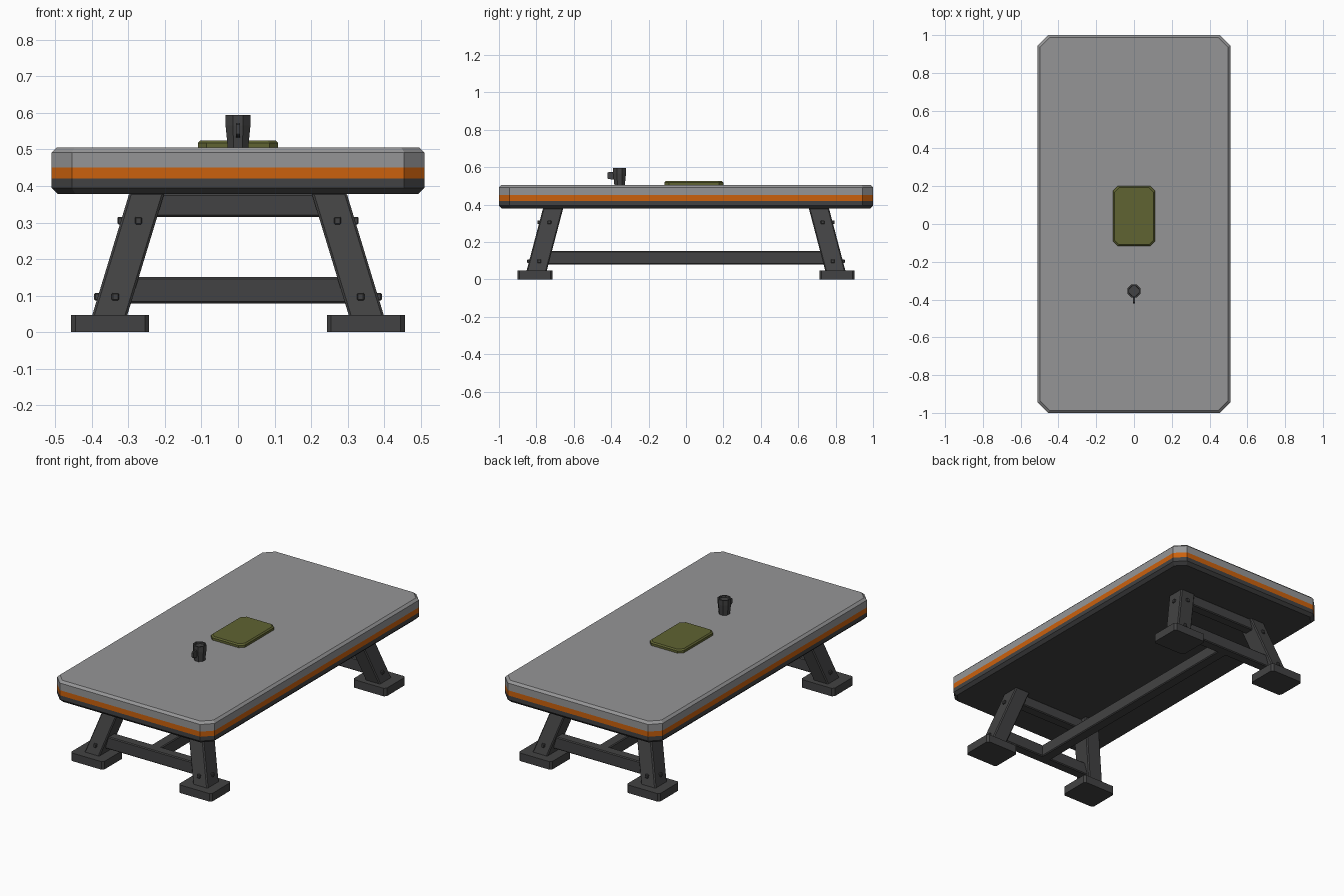
import bpy
import bmesh
from mathutils import Vector

cube = bpy.data.objects.get("Cube")
if cube:
    bpy.data.objects.remove(cube)


def material(name, rgb):
    m = bpy.data.materials.new(name)
    m.use_nodes = True
    m.diffuse_color = (*rgb, 1)
    m.node_tree.nodes["Principled BSDF"].inputs["Base Color"].default_value = (*rgb, 1)
    return m


GREY = material("light grey", (0.30, 0.30, 0.305))
ORANGE = material("orange", (0.60, 0.12, 0.004))
DARK = material("charcoal", (0.055, 0.055, 0.056))
OLIVE = material("olive", (0.115, 0.125, 0.032))


def finish(name, bm, mats, bevel=0):
    bmesh.ops.recalc_face_normals(bm, faces=bm.faces)
    mesh = bpy.data.meshes.new(name)
    bm.to_mesh(mesh)
    bm.free()
    for m in mats:
        mesh.materials.append(m)
    ob = bpy.data.objects.new(name, mesh)
    bpy.context.collection.objects.link(ob)
    if bevel:
        mod = ob.modifiers.new("Bevel", "BEVEL")
        mod.width, mod.segments = bevel, 1
    return ob


def loft(name, rings, mats, bands=None, bevel=0):
    """Skin a stack of matching rings; bands gives each strip's material."""
    bm = bmesh.new()
    loops = [[bm.verts.new(p) for p in ring] for ring in rings]
    n = len(loops[0])
    bands = bands or [0] * (len(rings) - 1)
    for lower, upper, mat in zip(loops, loops[1:], bands):
        for i in range(n):
            j = (i + 1) % n
            bm.faces.new((lower[i], lower[j], upper[j], upper[i])).material_index = mat
    bm.faces.new(loops[0]).material_index = bands[0]
    bm.faces.new(loops[-1]).material_index = bands[-1]
    return finish(name, bm, mats, bevel)


def octagon(hx, hy, cut, z, cy=0):
    """Rectangle with clipped corners."""
    pts = []
    for sx, sy in ((1, 1), (-1, 1), (-1, -1), (1, -1)):
        pair = [(sx * hx, sy * (hy - cut)), (sx * (hx - cut), sy * hy)]
        pts += pair if sx * sy > 0 else pair[::-1]
    return [(x, y + cy, z) for x, y in pts]


def rect(cx, cy, z, hx, hy):
    return [(cx + sx * hx, cy + sy * hy, z)
            for sx, sy in ((1, 1), (-1, 1), (-1, -1), (1, -1))]


def box(name, centre, half, bevel=0):
    x, y, z = centre
    return loft(name, [rect(x, y, z + s * half[2], half[0], half[1]) for s in (-1, 1)],
                [DARK], bevel=bevel)


# Table top with clipped corners and coloured edge bands
levels = [(0.378, 0.017), (0.395, 0), (0.42, 0), (0.45, 0), (0.492, 0), (0.505, 0.013)]
loft("table_top", [octagon(0.51 - i, 1 - i, 0.055 - i * 0.4, z) for z, i in levels],
     [DARK, ORANGE, GREY], [0, 0, 1, 2, 2])

# Padded mat
loft("mat", [octagon(0.11 - i, 0.158 - i, 0.024, z, 0.042)
             for z, i in ((0.503, 0), (0.518, 0), (0.525, 0.007))], [OLIVE])

# Mug: tapered octagonal cup with a hollow mouth and a side handle
cup = [(0.504, 0.028), (0.565, 0.034), (0.595, 0.034), (0.595, 0.027), (0.585, 0.026)]
loft("mug", [octagon(r, r, r * 0.586, z, -0.355) for z, r in cup], [DARK])
bm = bmesh.new()
profile = [(-0.38, 0.532), (-0.415, 0.537), (-0.421, 0.543),
           (-0.421, 0.568), (-0.415, 0.573), (-0.38, 0.573)]
face = bm.faces.new([bm.verts.new((-0.006, y, z)) for y, z in profile])
grown = bmesh.ops.extrude_face_region(bm, geom=[face])["geom"]
bmesh.ops.translate(bm, vec=(0.012, 0, 0),
                    verts=[v for v in grown if isinstance(v, bmesh.types.BMVert)])
finish("mug_handle", bm, [DARK])

# Splayed legs, feet and bolts at each corner
top, bottom = Vector((0.249, 0.71, 0.382)), Vector((0.353, 0.80, 0.04))


def leg_centre(z):
    return bottom.lerp(top, (z - bottom.z) / (top.z - bottom.z))


for sx, side in ((1, "left"), (-1, "right")):
    for sy, end in ((1, "back"), (-1, "front")):
        tag = f"{end}_{side}"
        loft("leg_" + tag,
             [rect(sx * p.x, sy * p.y, p.z, 0.048, 0.054) for p in (bottom, top)],
             [DARK], bevel=0.006)
        loft("foot_" + tag,
             [[(x + sx * 0.35, y, z) for x, y, z in octagon(0.107, 0.094, 0.012, h, sy * 0.807)]
              for h, z in ((0, 0), (0.047, 0.047))], [DARK])
        for z, level in ((0.305, "upper"), (0.097, "lower")):
            c = leg_centre(z)
            box(f"{level}_end_bolt_{tag}", (sx * c.x, sy * (c.y + 0.054), z),
                (0.010, 0.010, 0.010), 0.003)
            box(f"{level}_side_bolt_{tag}", (sx * (c.x + 0.048), sy * c.y, z),
                (0.010, 0.010, 0.010), 0.003)

# Cross rails at each end and the long stretcher
for sy, end in ((1, "back"), (-1, "front")):
    box("upper_rail_" + end, (0, sy * 0.725, 0.347), (0.25, 0.03, 0.032), 0.005)
    box("lower_rail_" + end, (0, sy * 0.78, 0.115), (0.325, 0.03, 0.036), 0.005)
box("stretcher", (0, 0, 0.115), (0.032, 0.77, 0.036), 0.005)
